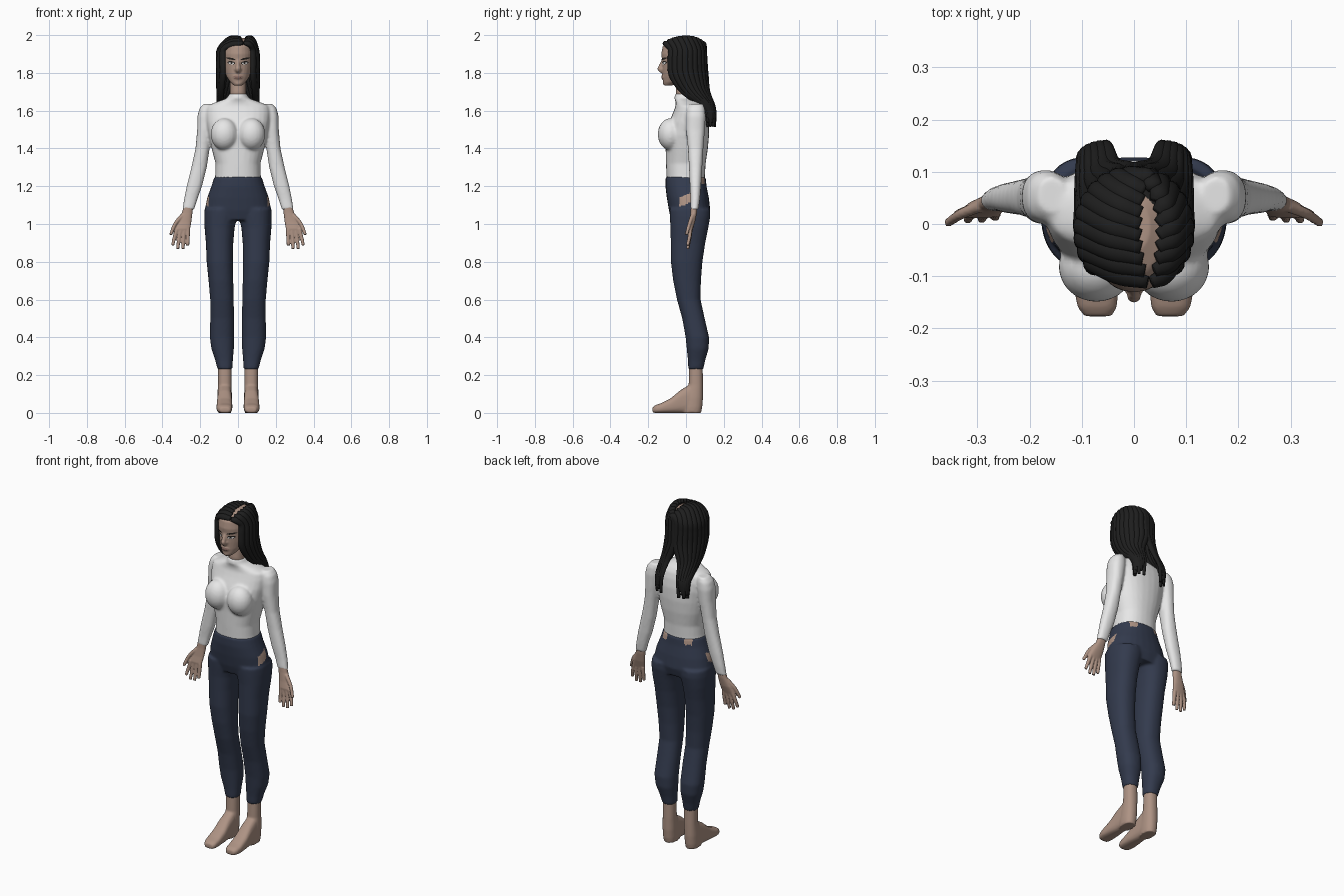
import bpy, bmesh, math
from mathutils import Vector
from mathutils.bvhtree import BVHTree

if "Cube" in bpy.data.objects:
    bpy.data.objects.remove(bpy.data.objects["Cube"])


def material(name, rgb):
    m = bpy.data.materials.new(name)
    m.diffuse_color = (*rgb, 1)
    m.use_nodes = True
    m.node_tree.nodes["Principled BSDF"].inputs["Base Color"].default_value = m.diffuse_color
    return m


SKIN = material("skin", (0.42, 0.29, 0.23))
KNIT = material("white knit", (0.80, 0.80, 0.80))
NAVY = material("navy cloth", (0.033, 0.043, 0.075))
HAIR = material("black hair", (0.013, 0.013, 0.013))
LIPS = material("lips", (0.25, 0.15, 0.125))
WHITE = material("eye white", (0.75, 0.75, 0.75))
DARK = material("eye dark", (0.02, 0.016, 0.014))


def skin_rings(bm, rings):
    """Bridge closed rings of points into a capped tube."""
    vs = [[bm.verts.new(p) for p in r] for r in rings]
    n = len(vs[0])
    for a, b in zip(vs, vs[1:]):
        for i in range(n):
            bm.faces.new((a[i], a[(i + 1) % n], b[(i + 1) % n], b[i]))
    bm.faces.new(vs[0])
    bm.faces.new(vs[-1][::-1])


def loft(bm, rows, side=1, along_y=False, e=0.88, n=28):
    """Rows are (level, a0, a1, b0, b1): extents of a rounded section."""
    rings = []
    for lv, a0, a1, b0, b1 in rows:
        ring = []
        for i in range(n):
            t = 2 * math.pi * i / n
            c, s = math.cos(t), math.sin(t)
            a = side * ((a0 + a1) / 2 + (a1 - a0) / 2 * math.copysign(abs(c) ** e, c))
            b = (b0 + b1) / 2 + (b1 - b0) / 2 * math.copysign(abs(s) ** e, s)
            ring.append((a, lv, b) if along_y else (a, b, lv))
        rings.append(ring)
    skin_rings(bm, rings)


def spline(pts, steps):
    """Catmull-Rom samples through the points."""
    p = [Vector(q) for q in pts]
    p = [2 * p[0] - p[1]] + p + [2 * p[-1] - p[-2]]
    out = []
    for k in range(1, len(p) - 2):
        a, b, c, d = p[k - 1:k + 3]
        for j in range(steps):
            t = j / steps
            out.append(0.5 * (2 * b + (c - a) * t + (2 * a - 5 * b + 4 * c - d) * t * t
                              + (3 * b - a - 3 * c + d) * t ** 3))
    return out + [p[-2]]


def tube(bm, pts, radius, flat=1.0, centre=(0, -1, 0), steps=4, n=10):
    """Swept tube; radius is a function of 0..1, flattened away from centre."""
    path = spline(pts, steps)
    rings = []
    for i, q in enumerate(path):
        t = (path[min(i + 1, len(path) - 1)] - path[max(i - 1, 0)]).normalized()
        w = t.cross(q - Vector(centre)).normalized()
        o = w.cross(t)
        r = radius(i / (len(path) - 1))
        rings.append([q + w * r * math.cos(a) + o * r * flat * math.sin(a)
                      for a in (2 * math.pi * k / n for k in range(n))])
    skin_rings(bm, rings)


def ball(bm, c, r):
    v = bmesh.ops.create_uvsphere(bm, u_segments=20, v_segments=12, radius=1)["verts"]
    bmesh.ops.scale(bm, vec=r, verts=v)
    bmesh.ops.translate(bm, vec=c, verts=v)


def part(name, bm, mats, voxel=0, smooth=4, rule=None):
    """Make an object, optionally fusing its pieces into one smooth surface."""
    bmesh.ops.recalc_face_normals(bm, faces=bm.faces)
    me = bpy.data.meshes.new(name)
    bm.to_mesh(me)
    bm.free()
    ob = bpy.data.objects.new(name, me)
    bpy.context.collection.objects.link(ob)
    if voxel:
        m = ob.modifiers.new("fuse", 'REMESH')
        m.mode, m.voxel_size = 'VOXEL', voxel
        m = ob.modifiers.new("soften", 'SMOOTH')
        m.factor, m.iterations = 0.5, smooth
        dg = bpy.context.evaluated_depsgraph_get()
        new = bpy.data.meshes.new_from_object(ob.evaluated_get(dg))
        ob.modifiers.clear()
        ob.data = new
    ob.data.materials.clear()
    for m in mats:
        ob.data.materials.append(m)
    for f in ob.data.polygons:
        f.use_smooth = True
        f.material_index = rule(f.center) if rule else 0
    return ob


def sym(z, w, y0, y1):
    return (z, -w, w, y0, y1)


SIDES = (1, -1)

# Sweater: torso, bust and sleeves
bm = bmesh.new()
loft(bm, [sym(*r) for r in (
    (1.69, .045, -.058, .05), (1.665, .06, -.062, .07), (1.648, .11, -.055, .09),
    (1.625, .165, -.055, .105), (1.59, .172, -.068, .115), (1.54, .168, -.09, .122),
    (1.47, .155, -.112, .122), (1.40, .14, -.108, .116), (1.32, .119, -.106, .104),
    (1.25, .121, -.103, .10), (1.20, .132, -.10, .10))])
for s in SIDES:
    ball(bm, (s * .072, -.082, 1.475), (.073, .068, .085))
    loft(bm, [(1.635, .13, .185, .02, .09), (1.61, .125, .205, .005, .10), (1.57, .125, .215, 0, .104),
              (1.50, .135, .216, 0, .10), (1.40, .15, .225, .01, .092), (1.30, .165, .247, .016, .086),
              (1.20, .190, .272, .02, .08), (1.13, .215, .286, .024, .074),
              (1.075, .232, .295, .024, .066)], s)
part("sweater", bm, [KNIT], .0075, 5)

# Leggings: hips and legs, with skin showing through at the hip and back waist
bm = bmesh.new()
loft(bm, [sym(*r) for r in (
    (1.25, .125, -.108, .104), (1.20, .141, -.109, .109), (1.14, .163, -.102, .121),
    (1.07, .177, -.09, .129), (1.02, .165, -.075, .115))])
for s in SIDES:
    loft(bm, [(1.08, .0, .177, -.088, .128), (1.04, .004, .179, -.086, .129), (.98, .018, .177, -.082, .118),
              (.90, .025, .170, -.081, .102), (.80, .026, .166, -.08, .087),
              (.70, .025, .156, -.068, .079), (.60, .023, .147, -.048, .077),
              (.50, .021, .147, -.02, .099), (.40, .021, .149, -.002, .122),
              (.34, .022, .141, .004, .12), (.28, .027, .121, .01, .102),
              (.232, .03, .109, .012, .092)], s)


def bare(c):
    hip = abs(c.x) > .12 and -.035 < c.y < .03 and 1.105 < c.z - .4 * c.y < 1.155
    waist = c.y > .04 and .055 < abs(c.x) < .095 and c.z > 1.215
    return int(hip or waist)


part("leggings", bm, [NAVY, SKIN], .0075, 4, bare)

# Feet and hands
for s, label in ((1, "left"), (-1, "right")):
    bm = bmesh.new()
    loft(bm, [(.27, .034, .106, .018, .088), (.15, .034, .106, .014, .09),
              (.08, .032, .11, -.01, .09), (.03, .033, .11, -.02, .086), (0, .036, .107, -.02, .08)], s)
    loft(bm, [(.07, .045, .095, -.001, .07), (.02, .033, .108, -.001, .15), (-.03, .032, .11, -.001, .12),
              (-.08, .030, .113, -.001, .078), (-.13, .03, .114, -.001, .052),
              (-.16, .033, .108, -.001, .042), (-.177, .043, .095, .002, .03)], s, True, .7)
    part(label + "_foot", bm, [SKIN], .006, 3)

    bm = bmesh.new()
    loft(bm, [(1.12, .233, .28, .027, .064), (1.06, .241, .297, .024, .058), (1.01, .247, .32, .018, .048),
              (.975, .253, .334, .011, .037), (.953, .264, .328, .014, .03)], s)
    for pts in (((.322, .023, .975), (.336, .018, .93), (.346, .008, .887)),
                ((.304, .023, .965), (.313, .018, .92), (.319, .008, .868)),
                ((.284, .023, .965), (.289, .018, .92), (.292, .009, .868)),
                ((.265, .024, .97), (.265, .02, .93), (.266, .013, .886)),
                ((.295, .034, 1.045), (.333, .018, 1.0), (.357, .002, .943))):
        tube(bm, [(s * x, y, z) for x, y, z in pts], lambda t: .0115 - .003 * t)
    part(label + "_hand", bm, [SKIN], .004, 2)

# Head: skull, nose, mouth and neck; scalp behind the parting is hair coloured
bm = bmesh.new()
loft(bm, [sym(*r) for r in (
    (1.733, .022, -.117, -.075), (1.75, .04, -.121, -.04), (1.78, .061, -.123, .02),
    (1.82, .075, -.125, .07), (1.86, .082, -.126, .088), (1.90, .084, -.131, .096),
    (1.94, .08, -.124, .09), (1.968, .06, -.095, .07), (1.986, .03, -.05, .04))], e=.95)
tube(bm, [(0, -.118, 1.872), (0, -.129, 1.845), (0, -.138, 1.822), (0, -.12, 1.81)],
     lambda t: .009 + .007 * t)
ball(bm, (0, -.117, 1.778), (.026, .013, .014))
ball(bm, (0, -.108, 1.745), (.022, .014, .013))
for s in SIDES:
    ball(bm, (s * .012, -.122, 1.819), (.009, .01, .008))
loft(bm, [sym(*r) for r in ((1.80, .045, -.03, .05), (1.74, .042, -.05, .045),
                            (1.70, .042, -.054, .045), (1.66, .045, -.05, .05))])
head = part("head", bm, [SKIN, HAIR], .005, 3,
            lambda c: int(c.y > .0 and 1.74 < c.z < 1.975))
tree = BVHTree.FromPolygons([v.co for v in head.data.vertices],
                            [p.vertices[:] for p in head.data.polygons])


def plate(name, mat, cx, cz, rx, rz, tilt=0.0, lift=.002, n=20):
    """Thin pointed oval laid on the face."""
    bm = bmesh.new()
    rings = []
    for k in (1, .5, 0):
        row = []
        for i in range(n if k else 1):
            a = 2 * math.pi * i / n
            u, v = k * rx * math.cos(a), k * rz * math.sin(a) * abs(math.sin(a)) ** .3
            x = cx + u * math.cos(tilt) - v * math.sin(tilt)
            z = cz + u * math.sin(tilt) + v * math.cos(tilt)
            hit = tree.ray_cast(Vector((x, -1, z)), Vector((0, 1, 0)))[0]
            row.append(bm.verts.new((x, (hit.y if hit else -.1) - lift, z)))
        rings.append(row)
    o, m, c = rings
    for i in range(n):
        j = (i + 1) % n
        bm.faces.new((o[i], o[j], m[j], m[i]))
        bm.faces.new((m[i], m[j], c[0]))
    part(name, bm, [mat])


# Eyes, brows and lips
for s, label in ((1, "left"), (-1, "right")):
    plate(label + "_eye_liner", DARK, s * .036, 1.853, .021, .0095, s * .12, .002)
    plate(label + "_eye_white", WHITE, s * .036, 1.851, .016, .006, s * .12, .0035)
    plate(label + "_iris", DARK, s * .035, 1.8525, .0055, .0055, 0, .005)
    plate(label + "_brow", DARK, s * .038, 1.875, .026, .005, s * .2, .003)
plate("upper_lip", LIPS, 0, 1.781, .026, .006, 0, .002)
plate("lower_lip", LIPS, 0, 1.772, .021, .0065, 0, .002)

# Hair: locks that leave the parting, wrap the head and gather in two tails
COUNT = 10
for s, label in ((1, "left"), (-1, "right")):
    bm = bmesh.new()
    for i in range(COUNT):
        t = i / (COUNT - 1)
        a = math.radians(52 + 124 * t)
        sn, cs = math.sin(a), math.cos(a)
        y0 = -.112 + .2 * t
        x0 = .03 + s * (.004 + .014 * math.sin(math.pi * t))
        z0 = 1.987 - .028 * (2 * t - 1) ** 2
        rx, ry = s * .103 * sn, -.012 - .112 * cs
        pts = [(x0, y0, z0),
               (x0 + .55 * (rx - x0), y0 + .45 * (ry - y0), z0 - .008),
               (rx * .95, ry * .97, 1.925),
               (rx, ry, 1.87),
               (rx, ry + .006, 1.79),
               (s * (.035 + .068 * sn), .035 - .082 * cs, 1.70),
               (s * (.05 + .052 * sn), .118 - .032 * cs, 1.61),
               (s * (.055 + .045 * sn), .13 - .022 * cs, 1.515 + .02 * (i % 3))]
        tube(bm, pts, lambda u: .0185 * min(1, .7 + 3 * u) * (1 - .5 * max(0, u - .6) / .4),
             .75, (0, -.01, 1.82), 6, 12)
    part(label + "_hair", bm, [HAIR])
